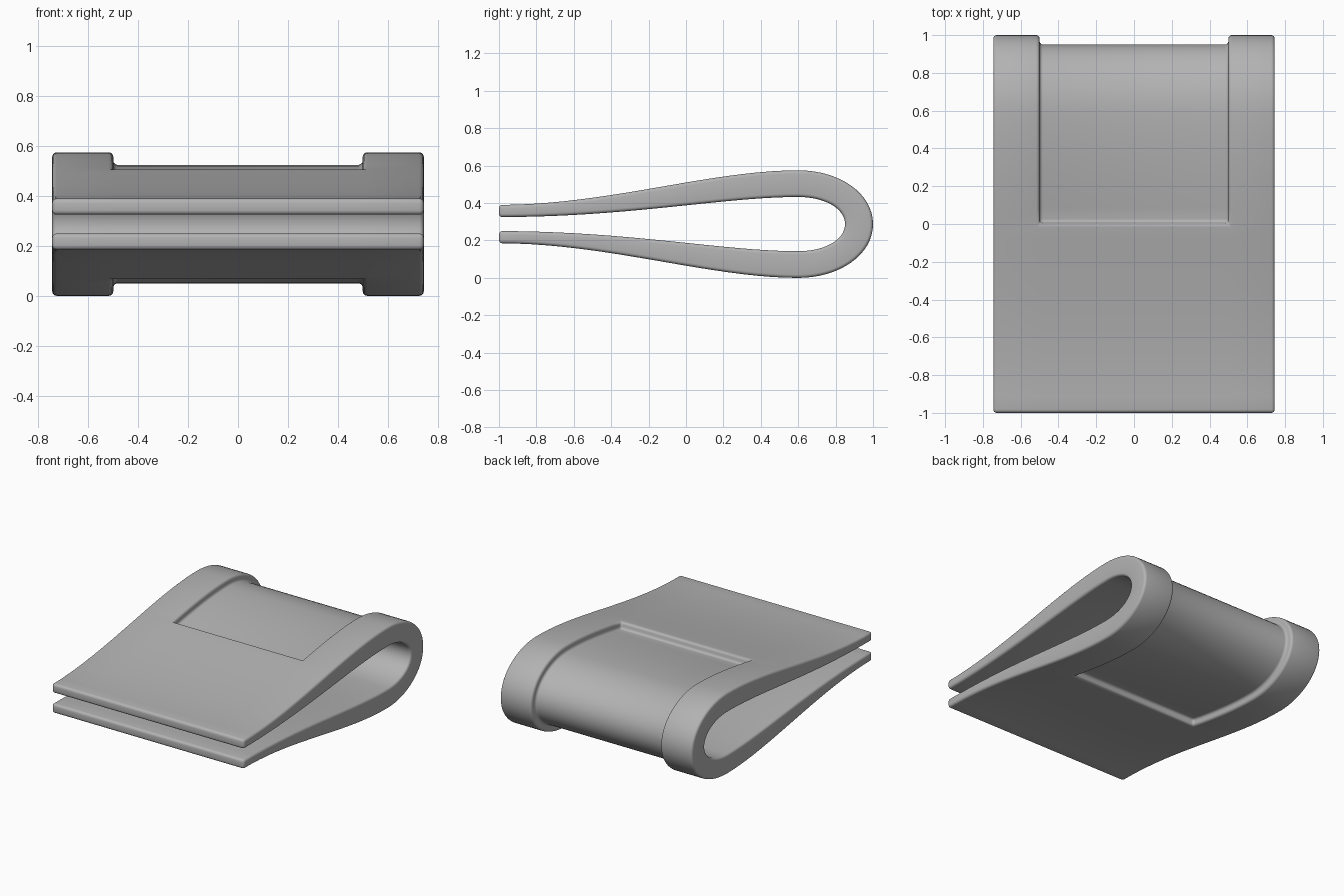
import bpy, bmesh, math
from mathutils import Vector
from mathutils.geometry import interpolate_bezier

cube = bpy.data.objects.get("Cube")
if cube:
    bpy.data.objects.remove(cube, do_unlink=True)

MID_Z = 0.2875
COLUMNS = (-0.745, -0.5, 0.5, 0.745)
RECESS_DEPTH = 0.05


def half_profile(arm, bend):
    """Upper half of a loop: long arm, then the rounded bend; (y, height)."""
    def sample(points, count):
        return interpolate_bezier(*[Vector((y, h, 0)) for y, h in points], count)
    return sample(arm, 21) + sample(bend, 17)[1:]


def full_loop(half):
    """Mirror the upper half below the middle height."""
    upper = [(p.x, MID_Z + p.y) for p in half]
    lower = [(p.x, MID_Z - p.y) for p in reversed(half[:-1])]
    return upper + lower


outer = full_loop(half_profile(
    [(-1, 0.1025), (-0.42, 0.1025), (0.13, 0.2875), (0.6, 0.2875)],
    [(0.6, 0.2875), (0.82, 0.2875), (1, 0.165), (1, 0)]))
inner = full_loop(half_profile(
    [(-1, 0.0375), (-0.3, 0.0375), (0.2, 0.145), (0.6, 0.145)],
    [(0.6, 0.145), (0.74, 0.145), (0.85, 0.085), (0.85, 0)]))

# Folded strip: outer and inner skins joined by side walls and lip ends
bm = bmesh.new()
out = [[bm.verts.new((x, y, z)) for y, z in outer] for x in COLUMNS]
inn = [[bm.verts.new((x, y, z)) for y, z in inner] for x in COLUMNS]
last = len(outer) - 1
recess = []
for c in range(len(COLUMNS) - 1):
    for i in range(last):
        face = bm.faces.new((out[c][i], out[c + 1][i], out[c + 1][i + 1], out[c][i + 1]))
        if c == 1 and face.calc_center_median().y > 0:
            recess.append(face)
        bm.faces.new((inn[c][i], inn[c][i + 1], inn[c + 1][i + 1], inn[c + 1][i]))
    for i in (0, last):
        bm.faces.new((out[c][i], out[c + 1][i], inn[c + 1][i], inn[c][i]))
for c in (0, -1):
    for i in range(last):
        bm.faces.new((out[c][i], out[c][i + 1], inn[c][i + 1], inn[c][i]))
bmesh.ops.recalc_face_normals(bm, faces=bm.faces)

# Recessed panel wrapped around the bend
bm.normal_update()
result = bmesh.ops.extrude_face_region(bm, geom=recess)
sunk = [v for v in result["geom"] if isinstance(v, bmesh.types.BMVert)]
sunk_faces = [f for f in result["geom"] if isinstance(f, bmesh.types.BMFace)]
bmesh.ops.delete(bm, geom=[f for f in recess if f.is_valid], context="FACES")
shifts = {}
for v in sunk:
    normals = [f.normal for f in v.link_faces if f in sunk_faces]
    shifts[v] = sum(normals, Vector()).normalized() * -RECESS_DEPTH
for v, shift in shifts.items():
    v.co += shift
bmesh.ops.recalc_face_normals(bm, faces=bm.faces)

mesh = bpy.data.meshes.new("folded_clip")
bm.to_mesh(mesh)
bm.free()
clip = bpy.data.objects.new("folded_clip", mesh)
bpy.context.collection.objects.link(clip)

# Plain grey finish
grey = bpy.data.materials.new("plain_grey")
grey.use_nodes = True
colour = (0.45, 0.45, 0.45, 1)
grey.diffuse_color = colour
grey.node_tree.nodes["Principled BSDF"].inputs["Base Color"].default_value = colour
mesh.materials.append(grey)

# Soft rounded edges
bevel = clip.modifiers.new("rounded_edges", "BEVEL")
bevel.width = 0.018
bevel.segments = 4
bevel.limit_method = "ANGLE"
bevel.angle_limit = math.radians(40)
bevel.use_clamp_overlap = False

bpy.ops.object.select_all(action="DESELECT")
clip.select_set(True)
bpy.context.view_layer.objects.active = clip
bpy.ops.object.modifier_apply(modifier=bevel.name)
bpy.ops.object.shade_smooth_by_angle(angle=math.radians(35))
